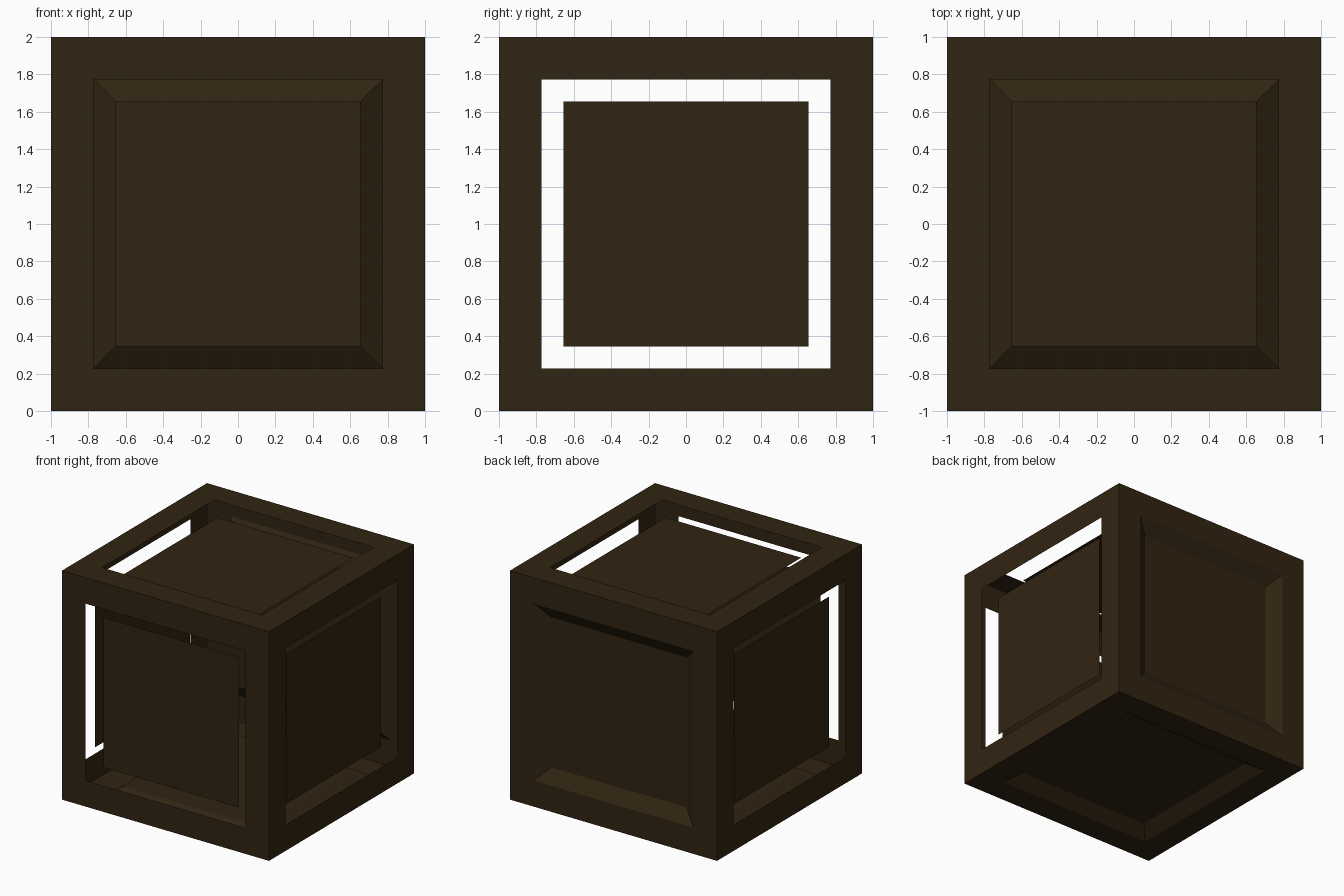
import bpy
import bmesh
from mathutils import Vector

if "Cube" in bpy.data.objects:
    bpy.data.objects.remove(bpy.data.objects["Cube"])

HOLE, PANEL, DEPTH = 0.772, 0.655, 0.077

wood = bpy.data.materials.new("dark_brown_wood")
wood.diffuse_color = (0.031, 0.018, 0.006, 1)
wood.use_nodes = True
wood.node_tree.nodes["Principled BSDF"].inputs["Base Color"].default_value = wood.diffuse_color


def to_object(bm, name):
    bm.normal_update()
    mesh = bpy.data.meshes.new(name)
    bm.to_mesh(mesh)
    bm.free()
    mesh.materials.append(wood)
    bpy.context.collection.objects.link(bpy.data.objects.new(name, mesh))


def square(bm, normal, half, dist):
    """Four corners of a square facing along normal, at dist from the crate centre."""
    n = Vector(normal)
    u = Vector((n.y, n.z, n.x))
    v = n.cross(u)
    c = Vector((0, 0, 1)) + n * dist
    return [bm.verts.new(c + u * half * a + v * half * b)
            for a, b in ((-1, -1), (1, -1), (1, 1), (-1, 1))]


def ring(bm, outer, inner):
    for i in range(4):
        j = (i + 1) % 4
        bm.faces.new((outer[i], outer[j], inner[j], inner[i]))


sides = {"front": (0, -1, 0), "back": (0, 1, 0), "left": (-1, 0, 0),
         "right": (1, 0, 0), "top": (0, 0, 1), "bottom": (0, 0, -1)}

# Outer frame: thin square border on all six sides
frame = bmesh.new()
for n in sides.values():
    ring(frame, square(frame, n, 1, 1), square(frame, n, HOLE, 1))
bmesh.ops.remove_doubles(frame, verts=frame.verts, dist=0.0001)
to_object(frame, "crate_frame")

# Recessed panels: only back and bottom have the sloped border, the rest float
for name, n in sides.items():
    bm = bmesh.new()
    inner = square(bm, n, PANEL, 1 - DEPTH)
    bm.faces.new(inner)
    if name in ("back", "bottom"):
        ring(bm, square(bm, n, HOLE, 1), inner)
    to_object(bm, name + "_panel")
